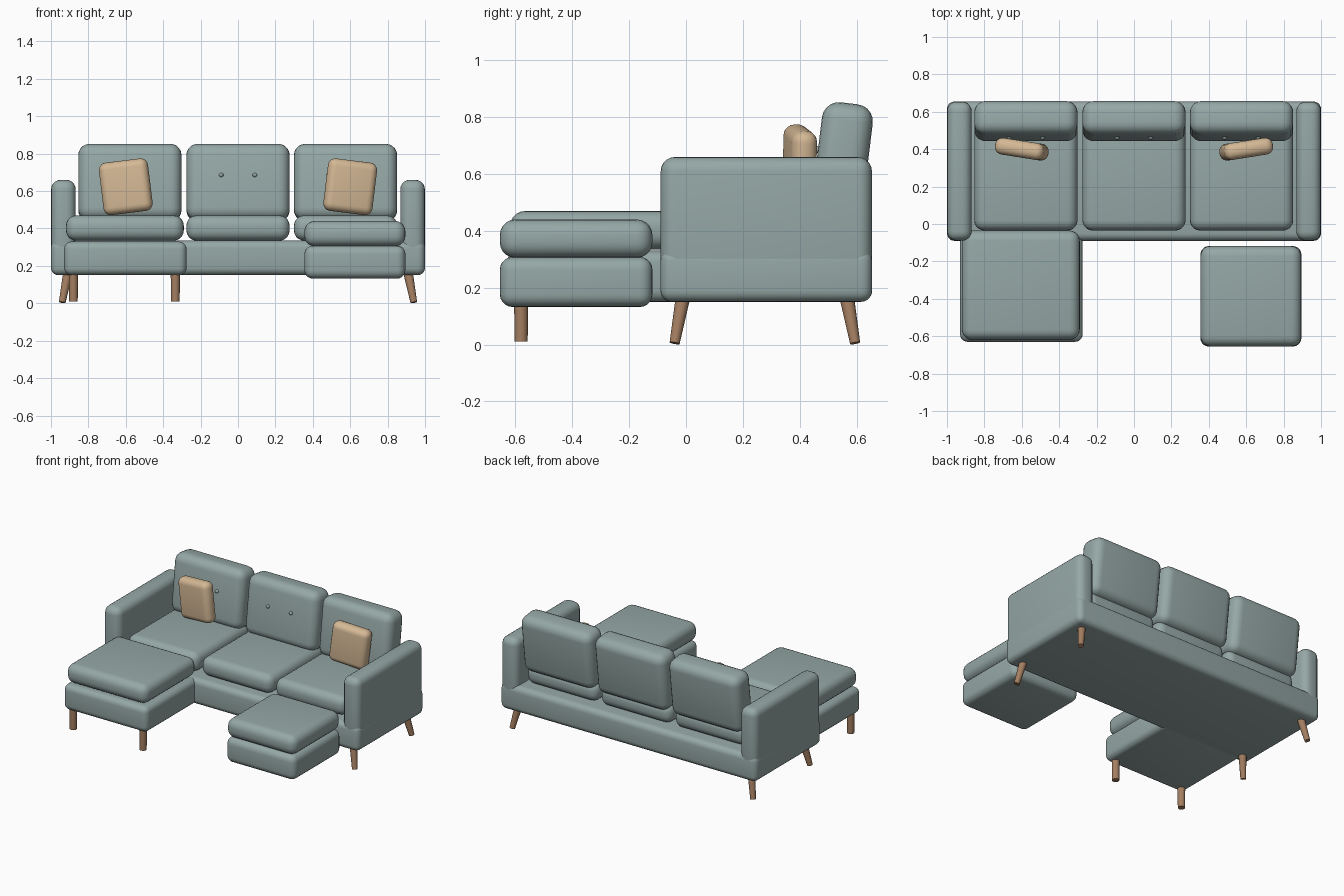
import bpy, bmesh, math
from mathutils import Vector, Matrix

cube = bpy.data.objects.get("Cube")
if cube:
    bpy.data.objects.remove(cube, do_unlink=True)


def material(name, rgb):
    m = bpy.data.materials.new(name)
    m.use_nodes = True
    m.diffuse_color = (*rgb, 1)
    bsdf = next(n for n in m.node_tree.nodes if n.type == 'BSDF_PRINCIPLED')
    bsdf.inputs["Base Color"].default_value = (*rgb, 1)
    bsdf.inputs["Roughness"].default_value = 0.8
    return m


fabric = material("sage fabric", (0.30, 0.39, 0.38))
linen = material("tan linen", (0.66, 0.48, 0.30))
wood = material("walnut wood", (0.37, 0.21, 0.12))


def add_mesh(name, bm, mat):
    mesh = bpy.data.meshes.new(name)
    bm.to_mesh(mesh)
    bm.free()
    mesh.materials.append(mat)
    ob = bpy.data.objects.new(name, mesh)
    bpy.context.collection.objects.link(ob)
    bpy.context.view_layer.objects.active = ob
    for o in bpy.context.selected_objects:
        o.select_set(False)
    ob.select_set(True)
    bpy.ops.object.shade_smooth_by_angle(angle=math.radians(40))
    return ob


def soft_box(name, x, y, z, radius, mat=fabric, rot=(0, 0, 0)):
    """Rounded box spanning the given (min, max) ranges, turned about its centre."""
    bm = bmesh.new()
    bmesh.ops.create_cube(bm, size=1)
    bm.transform(Matrix.Diagonal((x[1] - x[0], y[1] - y[0], z[1] - z[0], 1)))
    bmesh.ops.bevel(bm, geom=bm.edges[:], offset=radius, segments=5,
                    profile=0.5, affect='EDGES', clamp_overlap=True)
    ob = add_mesh(name, bm, mat)
    ob.location = [(a + b) / 2 for a, b in (x, y, z)]
    ob.rotation_euler = [math.radians(a) for a in rot]
    return ob


def leg(name, foot, top, r_foot, r_top):
    """Tapered round leg between two points."""
    foot, top = Vector(foot), Vector(top)
    axis = top - foot
    bm = bmesh.new()
    bmesh.ops.create_cone(bm, cap_ends=True, segments=20, radius1=r_foot,
                          radius2=r_top, depth=axis.length)
    ob = add_mesh(name, bm, wood)
    ob.location = (foot + top) / 2
    ob.rotation_euler = axis.to_track_quat('Z', 'Y').to_euler()
    return ob


# Main frame and arms
soft_box("sofa_base", (-1, 1), (-0.09, 0.655), (0.15, 0.335), 0.04)
for side, x in (("right", (-0.999, -0.868)), ("left", (0.868, 0.999))):
    soft_box(side + "_arm", x, (-0.089, 0.654), (0.19, 0.66), 0.05)

# Seat and back cushions, with two buttons on each back
LEAN = -7
for side, cx in (("right", -0.578), ("middle", 0), ("left", 0.575)):
    span = (cx - 0.276, cx + 0.276)
    soft_box(side + "_seat_cushion", span, (-0.035, 0.58), (0.335, 0.47), 0.055)
    back = soft_box(side + "_back_cushion", span, (0.46, 0.64), (0.44, 0.85),
                    0.06, rot=(LEAN, 0, 0))
    turn = Matrix.Translation(back.location) @ Matrix.Rotation(math.radians(LEAN), 4, 'X')
    for tag, dx in (("a", -0.09), ("b", 0.09)):
        bm = bmesh.new()
        bmesh.ops.create_uvsphere(bm, u_segments=12, v_segments=8, radius=0.012)
        button = add_mesh(f"{side}_button_{tag}", bm, fabric)
        button.location = turn @ Vector((dx, -0.092, 0.03))

# Chaise extension
soft_box("chaise_base", (-0.93, -0.275), (-0.63, 0), (0.15, 0.33), 0.04)
soft_box("chaise_cushion", (-0.92, -0.29), (-0.62, -0.035), (0.335, 0.47), 0.055)

# Loose footstool
soft_box("footstool_base", (0.355, 0.895), (-0.655, -0.118), (0.132, 0.308), 0.045)
soft_box("footstool_cushion", (0.355, 0.895), (-0.655, -0.118), (0.305, 0.44), 0.055)

# Throw pillows, mirrored
for side, s in (("right", -1), ("left", 1)):
    cx = 0.6 * s
    soft_box(side + "_throw_pillow", (cx - 0.133, cx + 0.133), (0.355, 0.445),
             (0.482, 0.764), 0.04, linen, rot=(0, 7 * s, 9 * s))

# Splayed sofa legs and straight chaise legs
for side, s in (("right", -1), ("left", 1)):
    leg(side + "_front_leg", (0.94 * s, -0.04, 0.005), (0.908 * s, -0.01, 0.17), 0.018, 0.026)
    leg(side + "_back_leg", (0.94 * s, 0.595, 0.005), (0.908 * s, 0.565, 0.17), 0.018, 0.026)
for side, x in (("right", -0.88), ("left", -0.335)):
    leg(side + "_chaise_leg", (x, -0.58, 0.01), (x, -0.58, 0.17), 0.023, 0.025)
